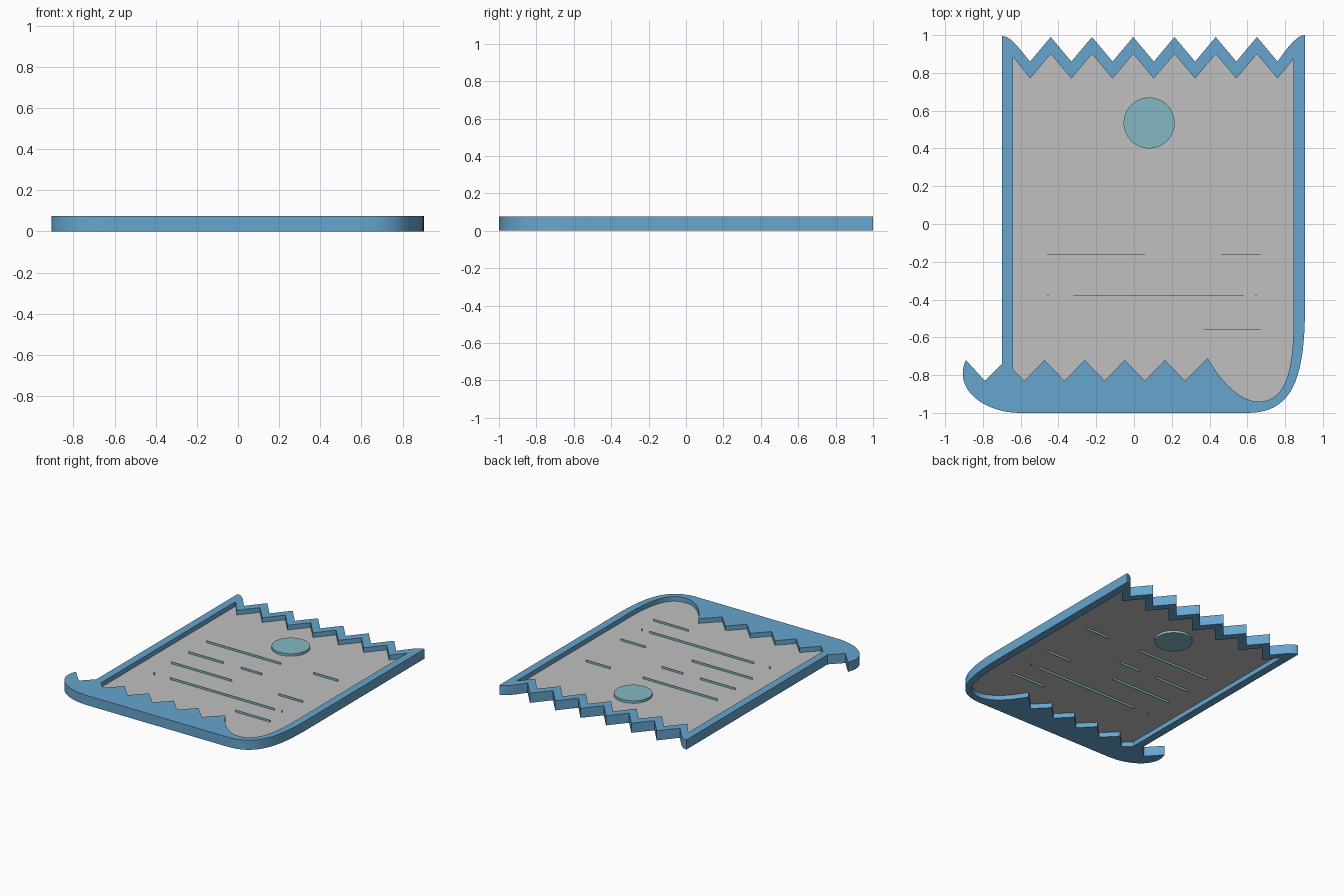
import bpy
import bmesh
from mathutils import Vector
from mathutils.geometry import interpolate_bezier

if "Cube" in bpy.data.objects:
    bpy.data.objects.remove(bpy.data.objects["Cube"], do_unlink=True)

THICK = 0.075      # frame thickness
MID = THICK / 2    # level of the paper


def material(name, rgb):
    mat = bpy.data.materials.new(name)
    mat.use_nodes = True
    color = (*rgb, 1)
    mat.diffuse_color = color
    bsdf = mat.node_tree.nodes["Principled BSDF"]
    bsdf.inputs["Base Color"].default_value = color
    bsdf.inputs["Roughness"].default_value = 0.7
    return mat


blue = material("sky blue", (0.135, 0.375, 0.615))
grey = material("paper grey", (0.525, 0.525, 0.525))
teal = material("pale teal", (0.235, 0.48, 0.55))


def arc(a, b, c, d, n=20):
    """Smooth run of points from a to d."""
    pts = interpolate_bezier(*(Vector((*p, 0)) for p in (a, b, c, d)), n)
    return [(p.x, p.y) for p in pts]


def zigzag(start, end, count, first, second):
    """Evenly spaced points alternating between two heights."""
    step = (end - start) / (count - 1)
    return [(start + i * step, second if i % 2 else first) for i in range(count)]


def plate(name, loops, z, half, mat):
    """Flat extruded shape; further loops become holes."""
    curve = bpy.data.curves.new(name, "CURVE")
    curve.dimensions = "2D"
    curve.fill_mode = "BOTH"
    curve.extrude = half
    for loop in loops:
        spline = curve.splines.new("POLY")
        spline.points.add(len(loop) - 1)
        for point, (x, y) in zip(spline.points, loop):
            point.co = (x, y, 0, 1)
        spline.use_cyclic_u = True
    obj = bpy.data.objects.new(name, curve)
    bpy.context.collection.objects.link(obj)
    obj.location.z = z
    bpy.ops.object.select_all(action="DESELECT")
    obj.select_set(True)
    bpy.context.view_layer.objects.active = obj
    bpy.ops.object.convert(target="MESH")
    obj = bpy.context.object
    # Weld the caps to the walls
    bm = bmesh.new()
    bm.from_mesh(obj.data)
    bmesh.ops.remove_doubles(bm, verts=bm.verts, dist=0.0002)
    bmesh.ops.recalc_face_normals(bm, faces=bm.faces)
    bm.to_mesh(obj.data)
    bm.free()
    obj.data.materials.clear()
    obj.data.materials.append(mat)
    bpy.ops.object.shade_smooth_by_angle()
    return obj


# Outer outline: torn top, rounded corner, curled lower end
outer = arc((-0.70, 0.995), (-0.65, 0.995), (-0.61, 0.93), (-0.55, 0.86))
outer += zigzag(-0.55, 0.76, 13, 0.86, 0.99)[1:-1]
outer += arc((0.76, 0.86), (0.81, 0.93), (0.86, 1), (0.905, 1))
outer += arc((0.905, -0.45), (0.905, -0.85), (0.82, -1), (0.6, -1))
outer += arc((-0.6, -1), (-0.8, -1), (-0.96, -0.87), (-0.89, -0.72))
outer += [(-0.79, -0.83), (-0.70, -0.74)]

# Inner opening, following the same torn edges
inner = [(-0.64, 0.885)]
inner += zigzag(-0.55, 0.76, 13, 0.77, 0.90)
inner += [(0.845, 0.875)]
inner += arc((0.845, -0.5), (0.845, -0.76), (0.81, -0.94), (0.66, -0.94))
inner += arc((0.66, -0.94), (0.57, -0.94), (0.47, -0.85), (0.39, -0.71))[1:]
inner += zigzag(0.27, -0.58, 9, -0.83, -0.72)
inner += [(-0.64, -0.77)]

plate("receipt_frame", [outer, inner], MID, MID, blue)
plate("paper_sheet", [inner], MID, 0.001, grey)

# Round stamp passing through the paper
bpy.ops.mesh.primitive_cylinder_add(
    vertices=64, radius=0.135, depth=0.04, location=(0.08, 0.535, MID))
stamp = bpy.context.object
stamp.name = "round_stamp"
stamp.data.materials.append(teal)
bpy.ops.object.shade_smooth_by_angle()

# Printed rows as thin upright strips: height on the page, then x ranges
rows = {
    0.27: [(-0.46, 0.18), (0.46, 0.67)],
    0.05: [(-0.46, -0.16), (-0.01, 0.17)],
    -0.16: [(-0.46, 0.06), (0.46, 0.67)],
    -0.38: [(-0.46, -0.45), (-0.32, 0.58), (0.64, 0.65)],
    -0.56: [(0.37, 0.67)],
}
for y, spans in rows.items():
    for left, right in spans:
        bpy.ops.mesh.primitive_cube_add(
            size=1, location=((left + right) / 2, y, MID))
        strip = bpy.context.object
        strip.name = "text_strip"
        strip.scale = (right - left, 0.002, 0.036)
        strip.data.materials.append(teal)
